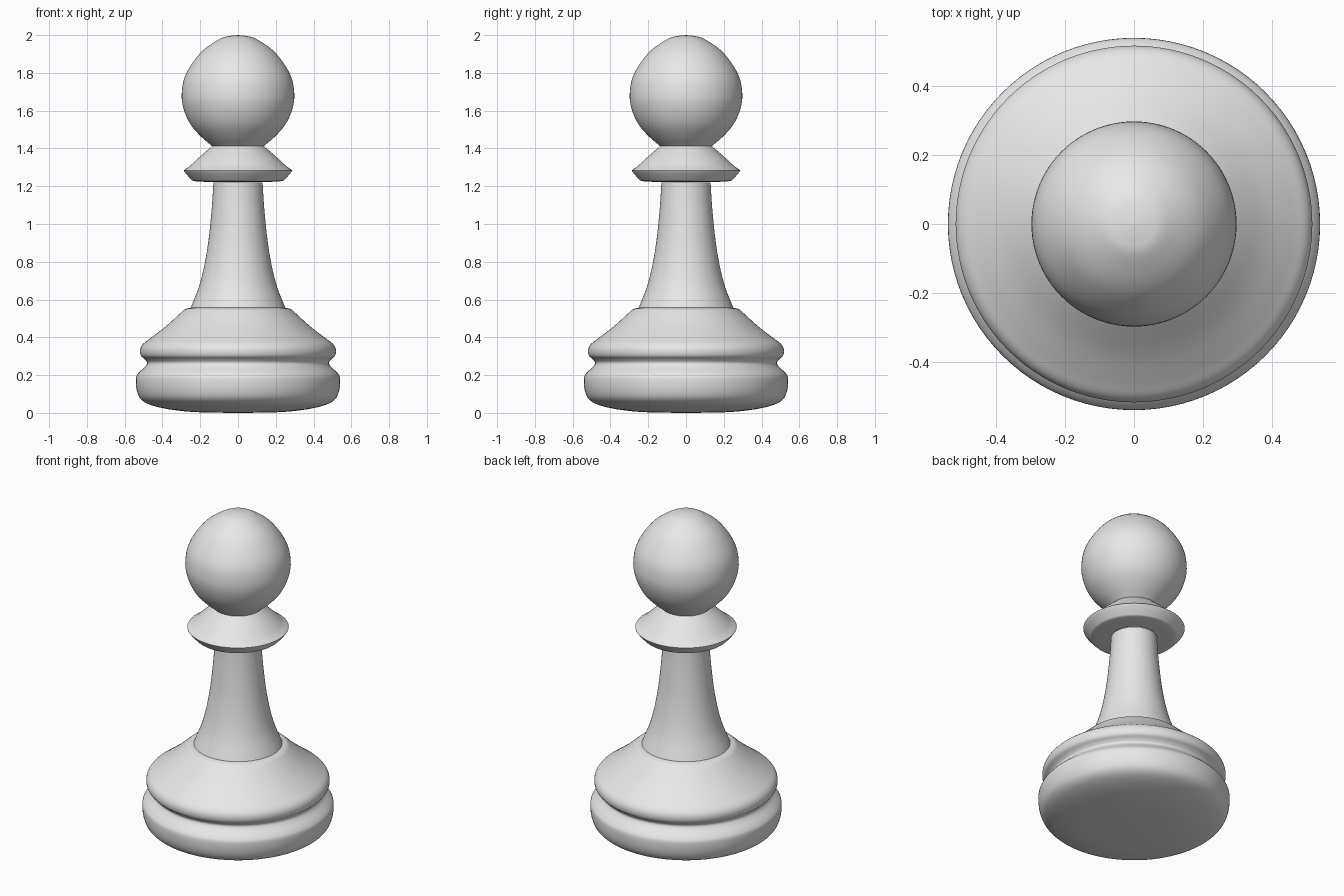
import bpy, bmesh, math
from mathutils import Vector

if "Cube" in bpy.data.objects:
    bpy.data.objects.remove(bpy.data.objects["Cube"])

SEGMENTS = 96

grey = bpy.data.materials.new("plain_grey")
grey.diffuse_color = (0.8, 0.8, 0.8, 1)
grey.use_nodes = True
grey.node_tree.nodes["Principled BSDF"].inputs["Base Color"].default_value = grey.diffuse_color


def smooth_curve(pts, steps=5):
    """Catmull-Rom curve through (radius, height) points."""
    p = [Vector(q) for q in pts]
    p = [2 * p[0] - p[1]] + p + [2 * p[-1] - p[-2]]
    out = []
    for a, b, c, d in zip(p, p[1:], p[2:], p[3:]):
        for i in range(steps):
            t = i / steps
            out.append(0.5 * (2 * b + (c - a) * t + (2 * a - 5 * b + 4 * c - d) * t**2
                              + (3 * b - a - 3 * c + d) * t**3))
    return out + [p[-2]]


def lathe(name, *runs):
    """Spin smooth runs of points around z; runs meet at sharp edges."""
    profile = []
    for run in runs:
        profile += smooth_curve(run)
    bm = bmesh.new()
    verts = [bm.verts.new((max(q.x, 0), 0, q.y)) for q in profile]
    edges = [bm.edges.new(e) for e in zip(verts, verts[1:])]
    bmesh.ops.spin(bm, geom=verts + edges, cent=(0, 0, 0), axis=(0, 0, 1),
                   angle=math.tau, steps=SEGMENTS, use_merge=False)
    bmesh.ops.remove_doubles(bm, verts=bm.verts, dist=0.0003)
    bmesh.ops.recalc_face_normals(bm, faces=bm.faces)
    # open surfaces: make sure normals point away from the axis overall
    if sum(f.normal.x * f.calc_center_median().x + f.normal.y * f.calc_center_median().y
           for f in bm.faces) < 0:
        bmesh.ops.reverse_faces(bm, faces=bm.faces)
    mesh = bpy.data.meshes.new(name)
    bm.to_mesh(mesh)
    bm.free()
    mesh.materials.append(grey)
    obj = bpy.data.objects.new(name, mesh)
    bpy.context.collection.objects.link(obj)
    bpy.context.view_layer.objects.active = obj
    obj.select_set(True)
    bpy.ops.object.shade_smooth_by_angle(angle=math.radians(40))
    obj.select_set(False)


# base: slightly domed underside, lower ring, groove, upper ring and shoulder
lathe("base",
      [(0, 0), (0.2, 0.003), (0.34, 0.015), (0.45, 0.038), (0.51, 0.068), (0.535, 0.115),
       (0.541, 0.18), (0.528, 0.21), (0.492, 0.245), (0.482, 0.265), (0.493, 0.283),
       (0.514, 0.303), (0.518, 0.335), (0.503, 0.365), (0.46, 0.398), (0.38, 0.46),
       (0.305, 0.528), (0.28, 0.549), (0.25, 0.557)])

# flared stem
lathe("stem", [(0.25, 0.557), (0.2, 0.69), (0.163, 0.865), (0.14, 1.07), (0.13, 1.22)])

# collar
lathe("collar",
      [(0.13, 1.222), (0.19, 1.224), (0.235, 1.228), (0.252, 1.24), (0.284, 1.278),
       (0.282, 1.288), (0.255, 1.307), (0.2, 1.358), (0.137, 1.412)])

# ball head, slightly pointed on top
lathe("head",
      [(0.137, 1.412), (0.2, 1.467), (0.253, 1.53), (0.288, 1.61), (0.298, 1.69),
       (0.277, 1.79), (0.2, 1.905), (0.1, 1.978), (0.045, 1.995), (0, 2.0)])
